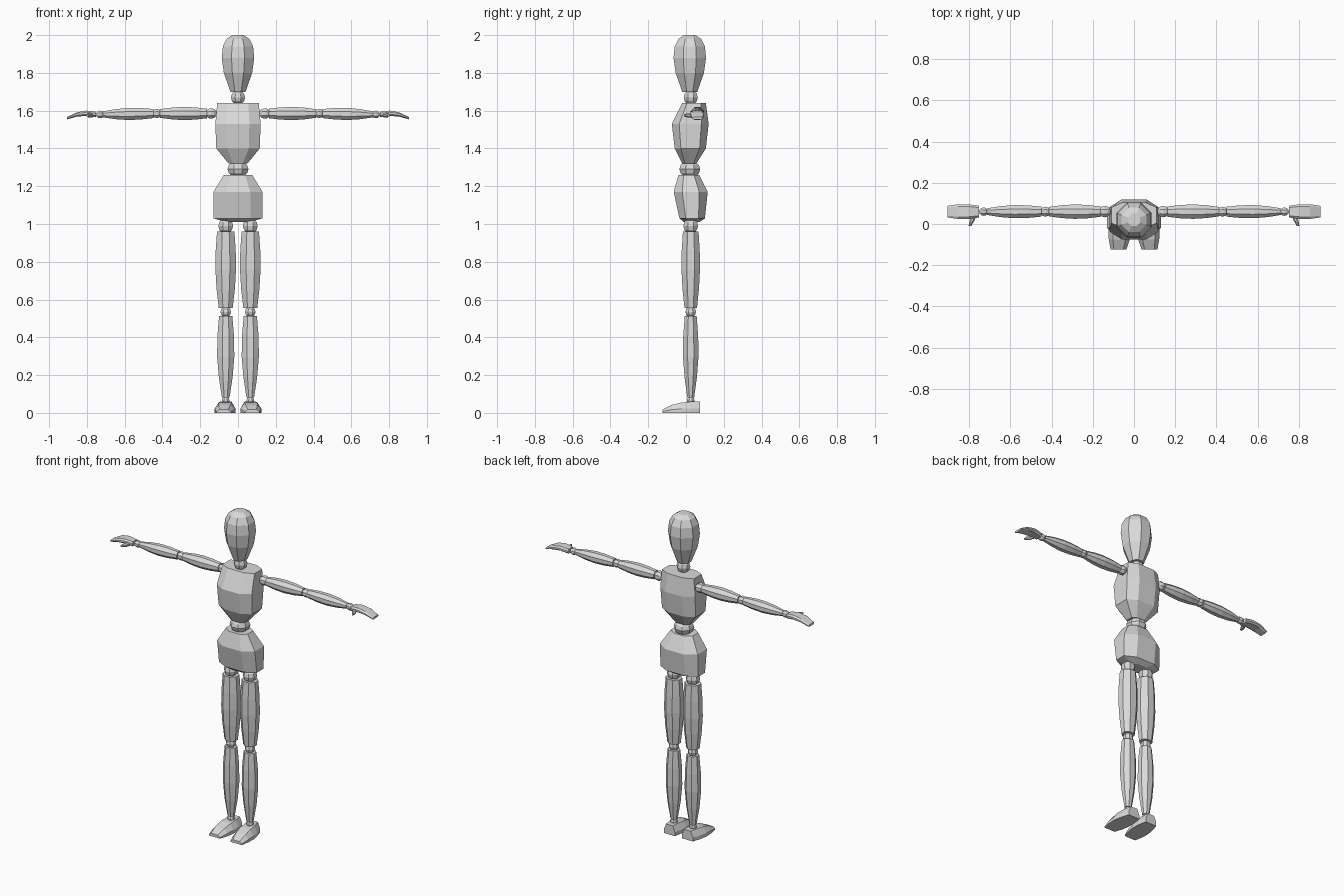
import bpy, bmesh
from math import pi, sin
from mathutils import Matrix, Vector

cube = bpy.data.objects.get("Cube")
if cube:
    bpy.data.objects.remove(cube, do_unlink=True)

X, Y, Z = Vector((1, 0, 0)), Vector((0, 1, 0)), Vector((0, 0, 1))

# One pale grey for the whole figure
pale_grey = bpy.data.materials.new("pale_grey")
pale_grey.use_nodes = True
shade = (0.7, 0.7, 0.7, 1)
pale_grey.diffuse_color = shade
pale_grey.node_tree.nodes["Principled BSDF"].inputs["Base Color"].default_value = shade


def add_object(name, mesh):
    part = bpy.data.objects.new(name, mesh)
    bpy.context.collection.objects.link(part)
    return part


def finish(name, bm):
    bmesh.ops.recalc_face_normals(bm, faces=bm.faces)
    mesh = bpy.data.meshes.new(name)
    bm.to_mesh(mesh)
    bm.free()
    mesh.materials.append(pale_grey)
    return add_object(name, mesh)


def octagon(flat=0.4, tall=0.4):
    """Eight-sided section with the given share of flat side across and along."""
    quarter = [(flat, -1), (1, -tall), (1, tall), (flat, 1)]
    return quarter + [(-u, -v) for u, v in quarter]


def loft(name, rings, across, along, section):
    """Skin sections through rings of (centre, half size across, half size along)."""
    bm = bmesh.new()
    loops = [[bm.verts.new(centre + across * (u * wide) + along * (v * deep))
              for u, v in section] for centre, wide, deep in rings]
    for low, high in zip(loops, loops[1:]):
        for i in range(len(section)):
            bm.faces.new((low[i - 1], low[i], high[i], high[i - 1]))
    bm.faces.new(loops[0])
    bm.faces.new(loops[-1])
    return finish(name, bm)


def trunk(name, rings, section):
    """Upright body part from rings of (height, front, back, half width)."""
    loft(name, [(Z * height + Y * (front + back) / 2, wide, (back - front) / 2)
                for height, front, back, wide in rings], X, Y, section)


def ball(name, centre, radius, pole=Z, squash=1):
    """Faceted joint with its poles on the given axis."""
    bm = bmesh.new()
    bmesh.ops.create_uvsphere(bm, u_segments=8, v_segments=6, radius=radius)
    turn = Z.rotation_difference(pole).to_matrix().to_4x4()
    bm.transform(Matrix.Translation(centre) @ turn @ Matrix.Rotation(pi / 8, 4, Z)
                 @ Matrix.Scale(squash, 4, Z))
    return finish(name, bm)


def limb(name, start, end, first, last, bulge, across, along, depth=1):
    """Barrel between two joints, swelling in the middle."""
    gap = (end[0] - start[0]).normalized() * 0.7
    top, bottom = start[0] + gap * start[1], end[0] - gap * end[1]
    rings = []
    for step in range(5):
        t = step / 4
        radius = first + (last - first) * t + bulge * sin(pi * t)
        rings.append((top.lerp(bottom, t), radius, radius * depth))
    return loft(name, rings, across, along, octagon())


# Head: an egg with a flat crown
trunk("head", [(height, 0.02 - radius, 0.02 + radius, radius) for height, radius in
               ((1.7, 0.04), (1.8, 0.075), (1.88, 0.086),
                (1.94, 0.08), (1.98, 0.06), (2, 0.03))], octagon())
ball("neck", Z * 1.67 + Y * 0.025, 0.04)

# Torso: boxy chest, squat waist ball and flared pelvis
trunk("chest", [
    (1.32, -0.02, 0.055, 0.05),
    (1.4, -0.06, 0.105, 0.115),
    (1.53, -0.075, 0.12, 0.12),
    (1.64, -0.02, 0.105, 0.11)], octagon(0.5, 0.6))
ball("waist", Z * 1.29 + Y * 0.02, 0.06, squash=0.75)
trunk("pelvis", [
    (1.01, -0.01, 0.07, 0.06),
    (1.03, -0.035, 0.1, 0.13),
    (1.17, -0.065, 0.115, 0.13),
    (1.26, -0.04, 0.07, 0.075)], octagon(0.5, 0.5))

# Left joints, each a centre and a radius
leg_line = X * 0.065 + Y * 0.025
arm_line = Y * 0.06 + Z * 1.585
hip = leg_line + Z * 0.99, 0.042
knee = leg_line + Z * 0.535, 0.03
ankle = leg_line + Z * 0.065, 0.022
shoulder = arm_line + X * 0.142, 0.03
elbow = arm_line + X * 0.43, 0.026
wrist = arm_line + X * 0.73 - Z * 0.005, 0.022

left_parts = [ball("left_" + name, *joint) for name, joint in
              (("hip", hip), ("knee", knee), ("ankle", ankle))]
left_parts += [ball("left_" + name, *joint, pole=X) for name, joint in
               (("shoulder", shoulder), ("elbow", elbow), ("wrist", wrist))]

# Left limbs
left_parts += [
    limb("left_thigh", hip, knee, 0.046, 0.037, 0.013, X, Y, 0.9),
    limb("left_shin", knee, ankle, 0.035, 0.02, 0.018, X, Y, 0.9),
    limb("left_upper_arm", shoulder, elbow, 0.025, 0.023, 0.011, Y, Z),
    limb("left_forearm", elbow, wrist, 0.024, 0.016, 0.012, Y, Z)]

# Left foot: flat sole, narrow instep, nose sloping down to the toes
sole = [(-1, 0), (1, 0), (1, 0.4), (0.6, 1), (-0.6, 1), (-1, 0.4)]
foot = []
for step in range(5):
    t = step / 4
    foot.append((X * (0.062 + t * 0.013) + Y * (0.075 - t * 0.2),
                 0.038 + 0.018 * sin(pi * t), 0.06 - 0.042 * t ** 3))
left_parts.append(loft("left_foot", foot, X, Z, sole))

# Left hand: flat paddle drooping at the fingertips, with a small thumb in front
hand = []
for step in range(4):
    t = step / 3
    hand.append((wrist[0] + X * (0.022 + t * 0.153) + Z * (0.01 * sin(pi * t) - 0.02 * t * t),
                 0.028 + 0.009 * sin(pi * t), 0.014 - 0.008 * t ** 3))
left_parts.append(loft("left_hand", hand, Y, Z, octagon(0.7)))
thumb_root = wrist[0] + X * 0.045 - Y * 0.015 - Z * 0.005
thumb = [(thumb_root + (X * 0.4 - Y) * reach, radius, radius)
         for reach, radius in ((0, 0.011), (0.03, 0.012), (0.055, 0.006))]
left_parts.append(loft("left_thumb", thumb, X, Z, octagon()))

# Mirrored right limbs
for part in left_parts:
    mirrored = part.data.copy()
    mirrored.transform(Matrix.Scale(-1, 4, X))
    mirrored.flip_normals()
    add_object(part.name.replace("left", "right"), mirrored)
